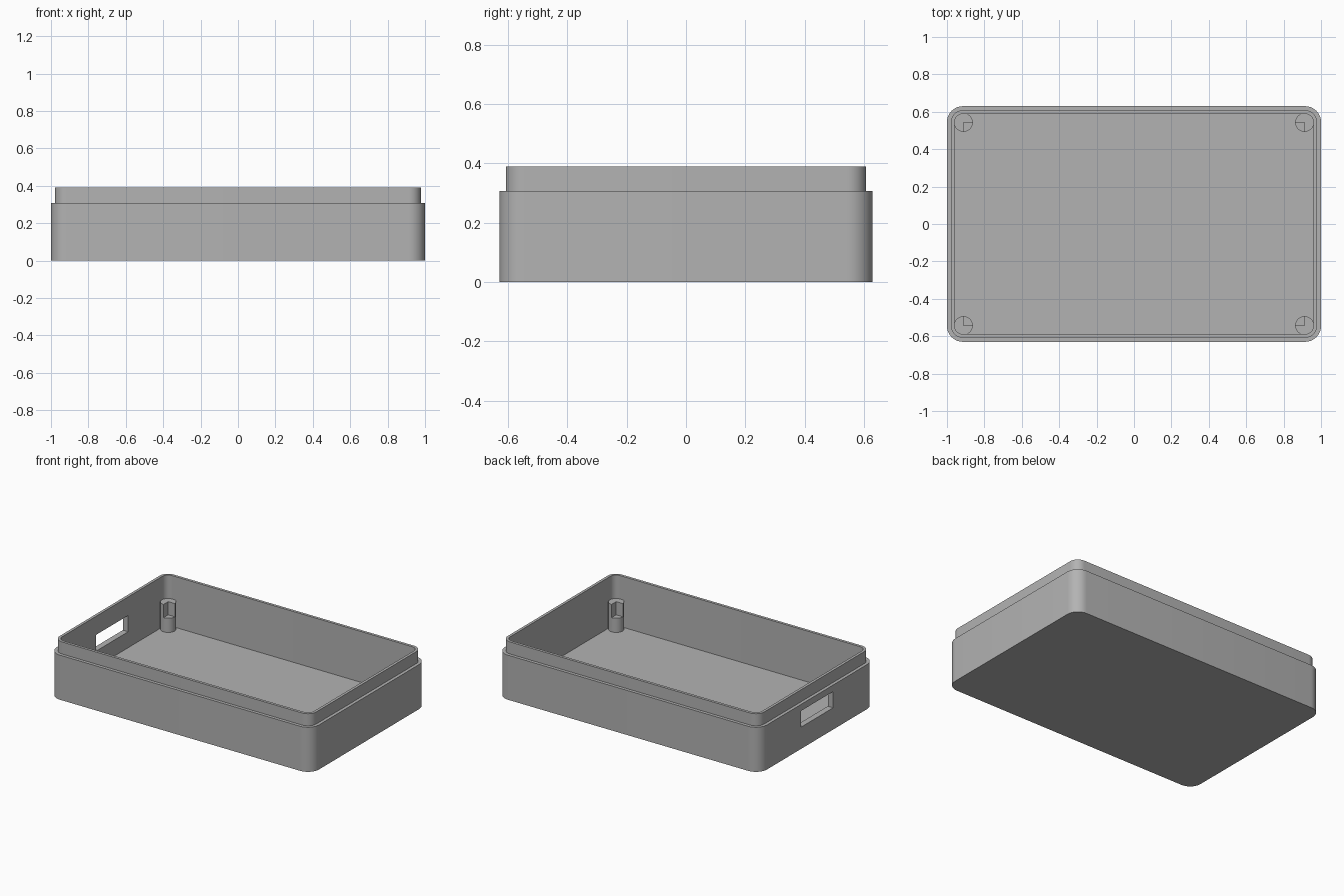
import bpy, bmesh, math

old = bpy.data.objects.get("Cube")
if old:
    bpy.data.objects.remove(old, do_unlink=True)

HALF_X, HALF_Y, RADIUS = 1.0, 0.63, 0.085
STEP_Z, TOP_Z, FLOOR_Z = 0.307, 0.39, 0.04
LIP, WALL = 0.022, 0.041

grey = bpy.data.materials.new("plain grey")
grey.use_nodes = True
colour = (0.45, 0.45, 0.45, 1)
grey.diffuse_color = colour
grey.node_tree.nodes["Principled BSDF"].inputs["Base Color"].default_value = colour


def make_object(name, bm):
    bmesh.ops.recalc_face_normals(bm, faces=bm.faces)
    mesh = bpy.data.meshes.new(name)
    bm.to_mesh(mesh)
    bm.free()
    obj = bpy.data.objects.new(name, mesh)
    bpy.context.collection.objects.link(obj)
    mesh.materials.append(grey)
    return obj


def select(obj):
    bpy.ops.object.select_all(action="DESELECT")
    obj.select_set(True)
    bpy.context.view_layer.objects.active = obj


def box(name, low, high):
    bm = bmesh.new()
    bmesh.ops.create_cube(bm, size=1)
    for v in bm.verts:
        v.co = [(a + b) / 2 + c * (b - a) for a, b, c in zip(low, high, v.co)]
    return make_object(name, bm)


def cut(obj, cutter):
    select(obj)
    mod = obj.modifiers.new("cut", "BOOLEAN")
    mod.operation, mod.solver, mod.object = "DIFFERENCE", "EXACT", cutter
    bpy.ops.object.modifier_apply(modifier=mod.name)


def ring(bm, inset, z, steps=10):
    """Rounded rectangle of vertices, moved inward by inset."""
    r = RADIUS - inset
    verts = []
    for quarter, (sx, sy) in enumerate([(1, 1), (-1, 1), (-1, -1), (1, -1)]):
        for i in range(steps + 1):
            a = math.pi / 2 * (quarter + i / steps)
            verts.append(bm.verts.new((sx * (HALF_X - RADIUS) + r * math.cos(a),
                                       sy * (HALF_Y - RADIUS) + r * math.sin(a), z)))
    return verts


# Tray: base, stepped lip, inner wall and floor
bm = bmesh.new()
profile = [(0, 0), (0, STEP_Z), (LIP, STEP_Z), (LIP, TOP_Z), (WALL, TOP_Z), (WALL, FLOOR_Z)]
rings = [ring(bm, inset, z) for inset, z in profile]
for low, high in zip(rings, rings[1:]):
    for i in range(len(low)):
        j = (i + 1) % len(low)
        bm.faces.new((low[i], low[j], high[j], high[i]))
bm.faces.new(rings[0])
bm.faces.new(rings[-1])
tray = make_object("tray", bm)

# Slot through the right-hand wall
slot = box("slot_cutter", (-1.1, -0.174, 0.15), (-0.9, 0.174, 0.262))
cut(tray, slot)

# Corner posts, each with the quarter nearest the middle cut away at the top
POST_X, POST_Y, POST_R, POST_TOP = 0.912, 0.543, 0.05, 0.229
notch = box("notch_cutter", (-POST_X, -POST_Y, 0.138), (POST_X, POST_Y, 0.5))
parts = [tray]
for x_name, sx in (("left", 1), ("right", -1)):
    for y_name, sy in (("front", -1), ("back", 1)):
        bm = bmesh.new()
        bmesh.ops.create_cone(bm, cap_ends=True, segments=32, radius1=POST_R,
                              radius2=POST_R, depth=POST_TOP - FLOOR_Z + 0.01)
        bmesh.ops.translate(bm, verts=bm.verts, vec=(
            sx * POST_X, sy * POST_Y, (POST_TOP + FLOOR_Z - 0.01) / 2))
        post = make_object(f"{y_name}_{x_name}_post", bm)
        cut(post, notch)
        parts.append(post)

for cutter in (slot, notch):
    bpy.data.objects.remove(cutter, do_unlink=True)

for obj in parts:
    select(obj)
    bpy.ops.object.shade_smooth_by_angle(angle=math.radians(30))
